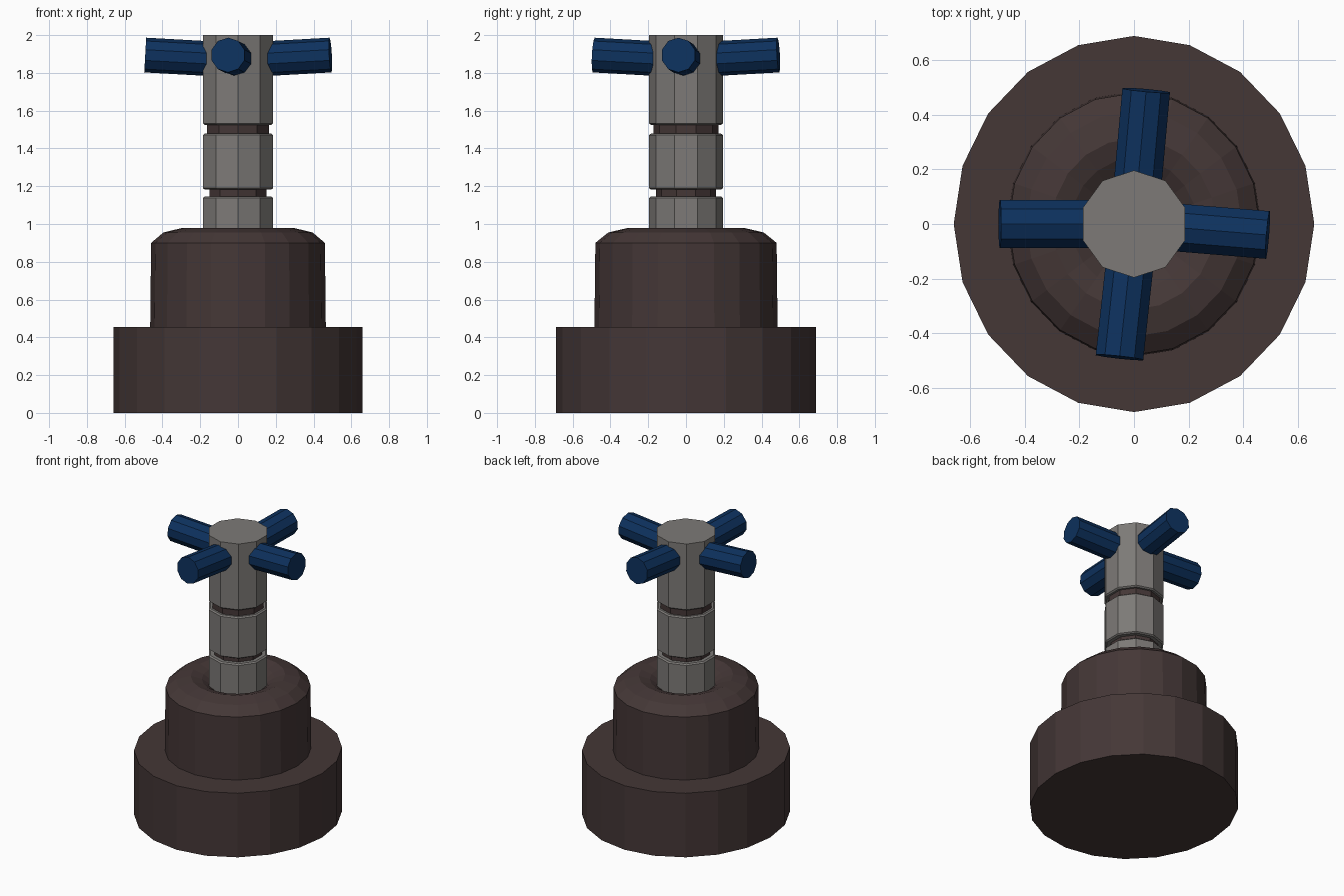
import bpy, bmesh, math
from mathutils import Vector

if "Cube" in bpy.data.objects:
    bpy.data.objects.remove(bpy.data.objects["Cube"])


def material(name, rgb):
    m = bpy.data.materials.new(name)
    m.diffuse_color = (*rgb, 1.0)
    m.use_nodes = True
    m.node_tree.nodes["Principled BSDF"].inputs["Base Color"].default_value = m.diffuse_color
    return m


BROWN = material("dark brown", (0.058, 0.038, 0.037))
GREY = material("warm grey", (0.205, 0.195, 0.185))
BLUE = material("deep blue", (0.004, 0.031, 0.112))


def lathe(name, profile, sides, mat, start=0.0, sx=1.0, sy=1.0):
    """Revolve (radius, z) points into a closed, capped, flat-shaded solid."""
    bm = bmesh.new()
    rings = []
    for r, z in profile:
        angles = [start + 2 * math.pi * i / sides for i in range(sides)]
        rings.append([bm.verts.new((r * sx * math.cos(a), r * sy * math.sin(a), z))
                      for a in angles])
    for low, high in zip(rings, rings[1:]):
        for i in range(sides):
            j = (i + 1) % sides
            bm.faces.new((low[i], low[j], high[j], high[i]))
    bm.faces.new(rings[0][::-1])
    bm.faces.new(rings[-1])
    bmesh.ops.recalc_face_normals(bm, faces=bm.faces)
    mesh = bpy.data.meshes.new(name)
    bm.to_mesh(mesh)
    bm.free()
    mesh.materials.append(mat)
    ob = bpy.data.objects.new(name, mesh)
    bpy.context.collection.objects.link(ob)
    return ob


# Wide foot, slightly deeper than wide
lathe("base", [(0.66, 0), (0.66, 0.455)], 20, BROWN, sy=1.043)

# Upper body with rounded shoulder and a dished top
lathe("collar", [(0.465, 0.44), (0.46, 0.9), (0.395, 0.955), (0.30, 0.978),
                 (0.23, 0.955), (0.17, 0.915)], 20, BROWN, sy=1.043)

# Ten-sided stem in three lengths, with small chamfers beside the grooves
R = 0.196
UP = math.pi / 2
lathe("stem_lower", [(R, 0.85), (R, 1.137), (R - 0.01, 1.145)], 10, GREY, UP)
lathe("stem_middle", [(R - 0.01, 1.183), (R, 1.19), (R, 1.47), (R - 0.01, 1.478)],
      10, GREY, UP)
lathe("stem_upper", [(R - 0.01, 1.525), (R, 1.533), (R, 2.0)], 10, GREY, UP)

# Dark spacers inside the two grooves
lathe("lower_groove", [(0.160, 1.13), (0.160, 1.20)], 10, BROWN, UP)
lathe("upper_groove", [(0.172, 1.46), (0.172, 1.54)], 10, BROWN, UP)

# Four handle bars, each tilted slightly upward
for name, heading in (("right", -4.7), ("back", 84.8), ("left", 180), ("front", 263.8)):
    a, tilt = math.radians(heading), math.radians(3.2)
    d = Vector((math.cos(a) * math.cos(tilt), math.sin(a) * math.cos(tilt), math.sin(tilt)))
    bar = lathe("handle_" + name, [(0.092, 0.08), (0.092, 0.492)], 10, BLUE, UP)
    bar.rotation_euler = d.to_track_quat('Z', 'Y').to_euler()
    bar.location = (0, 0, 1.867)
